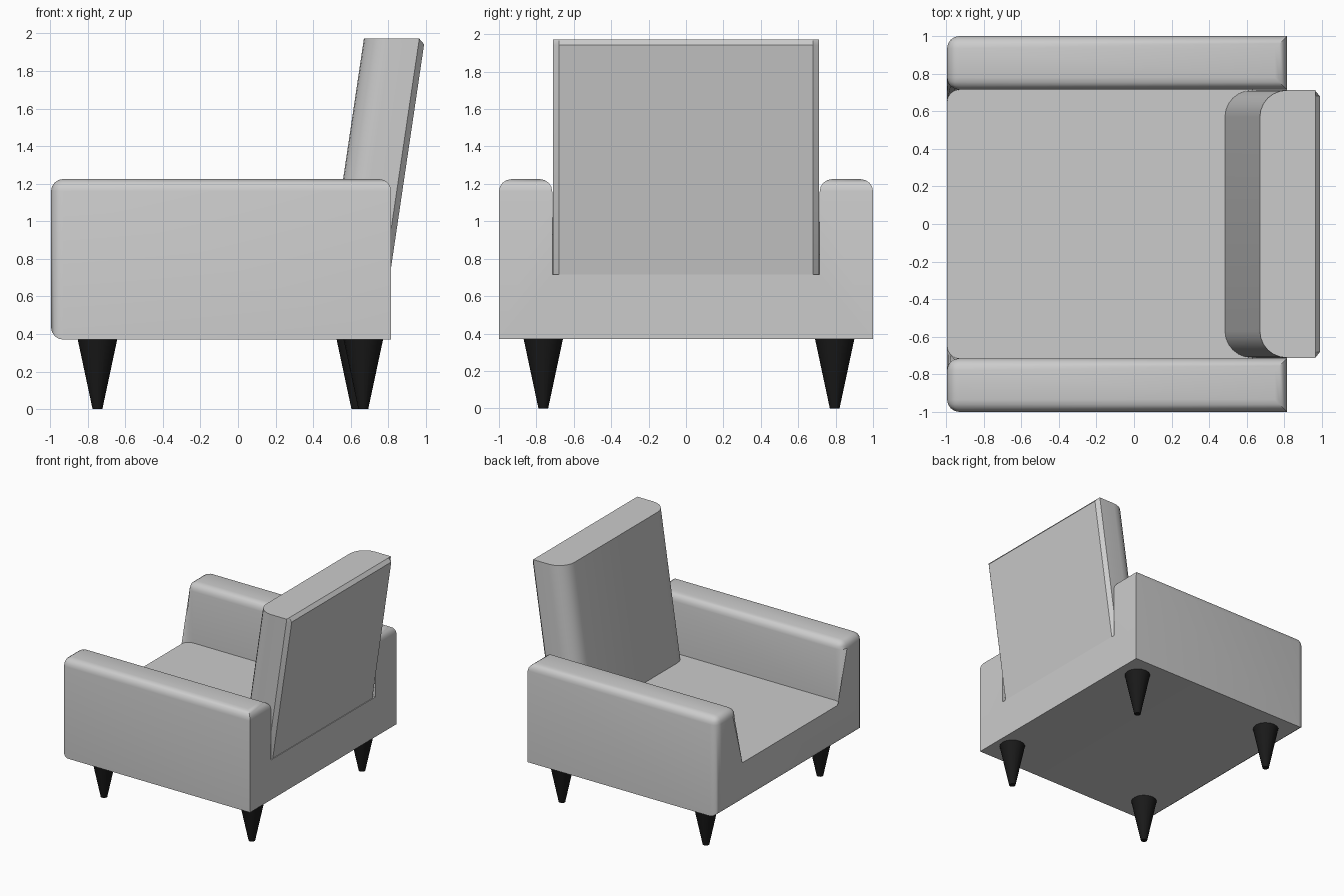
import bpy, bmesh, math

if "Cube" in bpy.data.objects:
    bpy.data.objects.remove(bpy.data.objects["Cube"])

def finish(name, bm, angle=40, mat=None):
    bmesh.ops.recalc_face_normals(bm, faces=bm.faces[:])
    me = bpy.data.meshes.new(name)
    bm.to_mesh(me)
    bm.free()
    ob = bpy.data.objects.new(name, me)
    bpy.context.collection.objects.link(ob)
    if mat:
        me.materials.append(mat)
    bpy.ops.object.select_all(action='DESELECT')
    ob.select_set(True)
    bpy.context.view_layer.objects.active = ob
    bpy.ops.object.shade_smooth_by_angle(angle=math.radians(angle))
    return ob

def loft(bm, rings):
    loops = [[bm.verts.new(p) for p in ring] for ring in rings]
    n = len(loops[0])
    for a, b in zip(loops, loops[1:]):
        for i in range(n):
            j = (i + 1) % n
            bm.faces.new((a[i], a[j], b[j], b[i]))
    bm.faces.new(loops[0])
    bm.faces.new(loops[-1])

# Seat and arms: U-shaped profile extruded front to back, facing -x
FRONT, REAR, BOTTOM, SEAT, ARM = -0.995, 0.815, 0.37, 0.715, 1.225
half = [(1.0, BOTTOM), (1.0, ARM), (0.715, ARM), (0.715, SEAT)]
profile = half + [(-y, z) for y, z in reversed(half)]
bm = bmesh.new()
loft(bm, [[(x, y, z) for y, z in profile] for x in (FRONT, REAR)])

def rounded(e):
    a, b = (v.co for v in e.verts)
    on_top = min(a.z, b.z) > ARM - 0.01
    at_front = max(a.x, b.x) < FRONT + 0.01
    seat_edge = at_front and abs(a.z - SEAT) < 0.01 and abs(b.z - SEAT) < 0.01
    return on_top or (at_front and not seat_edge)

bmesh.ops.bevel(bm, geom=[e for e in bm.edges if rounded(e)], offset=0.065,
                segments=4, profile=0.5, affect='EDGES', clamp_overlap=True)
finish("seat_and_arms", bm)

# Backrest: rounded-front section, leaning back, with chamfered rear edges
TOP, LEAN = 1.972, 0.148
side = [(0.67 + 0.145 * (1 - math.sin(t)), 0.57 + 0.142 * math.cos(t))
        for t in (math.radians(90 - 15 * i) for i in range(7))]
side += [(0.965, 0.712), (0.995, 0.68)]
section = side + [(x, -y) for x, y in reversed(side)]

def back_ring(z, limit=2.0):
    return [(min(x, limit) - LEAN * (TOP - z), y, z) for x, y in section]

bm = bmesh.new()
loft(bm, [back_ring(0.5), back_ring(1.942), back_ring(TOP, 0.965)])
finish("backrest", bm, 30)

# Tapered black legs
black = bpy.data.materials.new("black")
black.diffuse_color = (0.01, 0.01, 0.01, 1)
black.use_nodes = True
black.node_tree.nodes["Principled BSDF"].inputs["Base Color"].default_value = black.diffuse_color
for name, x, y in (("front_leg_left", -0.748, 0.795), ("front_leg_right", -0.748, -0.763),
                   ("rear_leg_left", 0.63, 0.795), ("rear_leg_right", 0.667, -0.763)):
    bm = bmesh.new()
    bmesh.ops.create_cone(bm, cap_ends=True, segments=16, radius1=0.026,
                          radius2=0.106, depth=0.375)
    bmesh.ops.translate(bm, verts=bm.verts[:], vec=(x, y, 0.1875))
    finish(name, bm, 40, black)
